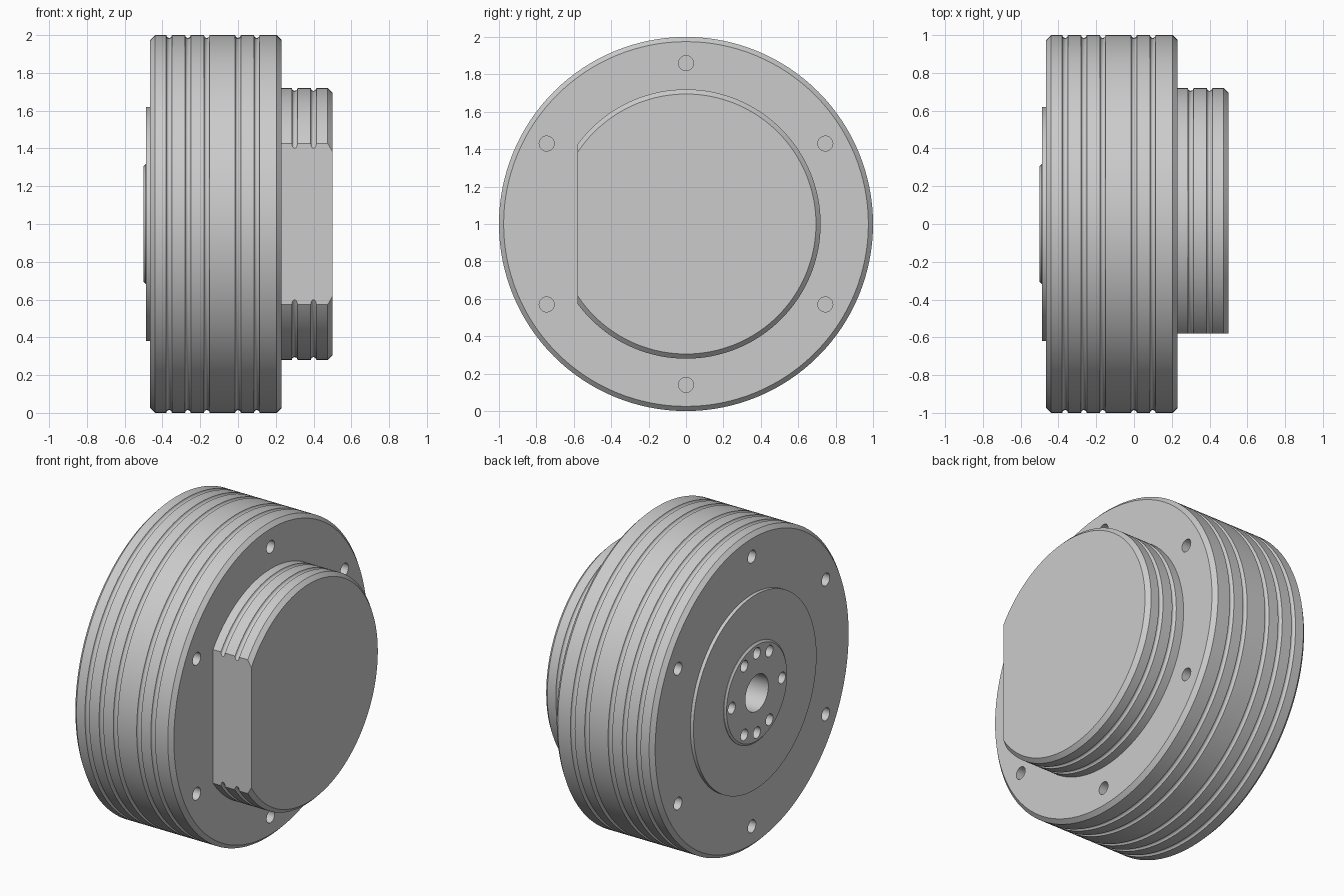
import bpy, bmesh
from math import sin, cos, pi, radians
from mathutils import Matrix, Vector

if "Cube" in bpy.data.objects:
    bpy.data.objects.remove(bpy.data.objects["Cube"])

steel = bpy.data.materials.new("grey_steel")
steel.use_nodes = True
GREY = (0.6, 0.6, 0.6, 1)
steel.diffuse_color = GREY
steel.node_tree.nodes["Principled BSDF"].inputs["Base Color"].default_value = GREY

CENTRE = Vector((0, 0, 1))   # every part turns about the x axis through here
CHAMFER = 0.025


def add_object(name, bm):
    bmesh.ops.recalc_face_normals(bm, faces=bm.faces)
    mesh = bpy.data.meshes.new(name)
    bm.to_mesh(mesh)
    bm.free()
    mesh.materials.append(steel)
    obj = bpy.data.objects.new(name, mesh)
    bpy.context.collection.objects.link(obj)
    return obj


def groove(x, radius, r=0.015, steps=6):
    """Half-round groove as (x, radius) profile points."""
    return [(x - r * cos(pi * i / steps), radius - r * sin(pi * i / steps))
            for i in range(steps + 1)]


def turned(name, profile):
    """Revolve an (x, radius) profile about the shared axis."""
    bm = bmesh.new()
    verts = [bm.verts.new((x, 0, 1 + r)) for x, r in profile]
    edges = [bm.edges.new(pair) for pair in zip(verts, verts[1:])]
    bmesh.ops.spin(bm, geom=verts + edges, cent=CENTRE, axis=(1, 0, 0),
                   angle=2 * pi, steps=128)
    bmesh.ops.remove_doubles(bm, verts=bm.verts, dist=0.0002)
    return add_object(name, bm)


def drill(bm, ring, angle, x, depth, radius):
    """Add a blind-hole cylinder centred on a face at x."""
    a = radians(angle)
    place = Matrix.Translation((x, ring * cos(a), 1 + ring * sin(a)))
    bmesh.ops.create_cone(bm, cap_ends=True, segments=32, radius1=radius,
                          radius2=radius, depth=2 * depth,
                          matrix=place @ Matrix.Rotation(pi / 2, 4, 'Y'))


def cut(obj, cutter):
    mod = obj.modifiers.new("cut", 'BOOLEAN')
    mod.operation = 'DIFFERENCE'
    mod.solver = 'EXACT'
    mod.object = cutter
    cutter.hide_render = True
    bpy.context.view_layer.update()
    graph = bpy.context.evaluated_depsgraph_get()
    result = bpy.data.meshes.new_from_object(obj.evaluated_get(graph))
    obj.modifiers.clear()
    obj.data = result
    bpy.data.objects.remove(cutter)


# Grooved housing with its end plate, raised boss and central bore
LEFT, RIGHT, PLATE, BOSS = -0.465, 0.23, -0.487, -0.5
profile = [(-0.2, 0), (-0.2, 0.116), (BOSS, 0.116), (BOSS, 0.305),
           (BOSS + 0.01, 0.317), (PLATE, 0.317), (PLATE, 0.62),
           (LEFT, 0.62), (LEFT, 1 - CHAMFER), (LEFT + CHAMFER, 1)]
for x in (-0.365, -0.265, -0.165, 0, 0.1):
    profile += groove(x, 1)
profile += [(RIGHT - CHAMFER, 1), (RIGHT, 1 - CHAMFER), (RIGHT, 0)]
housing = turned("grooved_housing", profile)

# Blind bolt holes on both faces and around the boss
bm = bmesh.new()
for angle in range(30, 390, 60):
    for face in (LEFT, RIGHT):
        drill(bm, 0.86, angle, face, 0.15, 0.04)
for angle in (0, 60, 90, 120, 180, 240, 270, 300):
    drill(bm, 0.253, angle, BOSS, 0.15, 0.036)
cut(housing, add_object("hole_cutter", bm))

# Smaller grooved hub with one flat side
HUB, END = 0.72, 0.5
profile = [(RIGHT - 0.02, 0), (RIGHT - 0.02, HUB)]
for x in (0.3, 0.4):
    profile += groove(x, HUB)
profile += [(END - CHAMFER, HUB), (END, HUB - CHAMFER), (END, 0)]
hub = turned("flat_sided_hub", profile)
bm = bmesh.new()
bmesh.ops.create_cube(bm, size=2, matrix=Matrix.Translation((0, -1.58, 1)))
cut(hub, add_object("flat_cutter", bm))

# Smooth turned surfaces, crisp edges
for obj in (housing, hub):
    bpy.ops.object.select_all(action='DESELECT')
    obj.select_set(True)
    bpy.context.view_layer.objects.active = obj
    bpy.ops.object.shade_smooth_by_angle(angle=radians(33))
